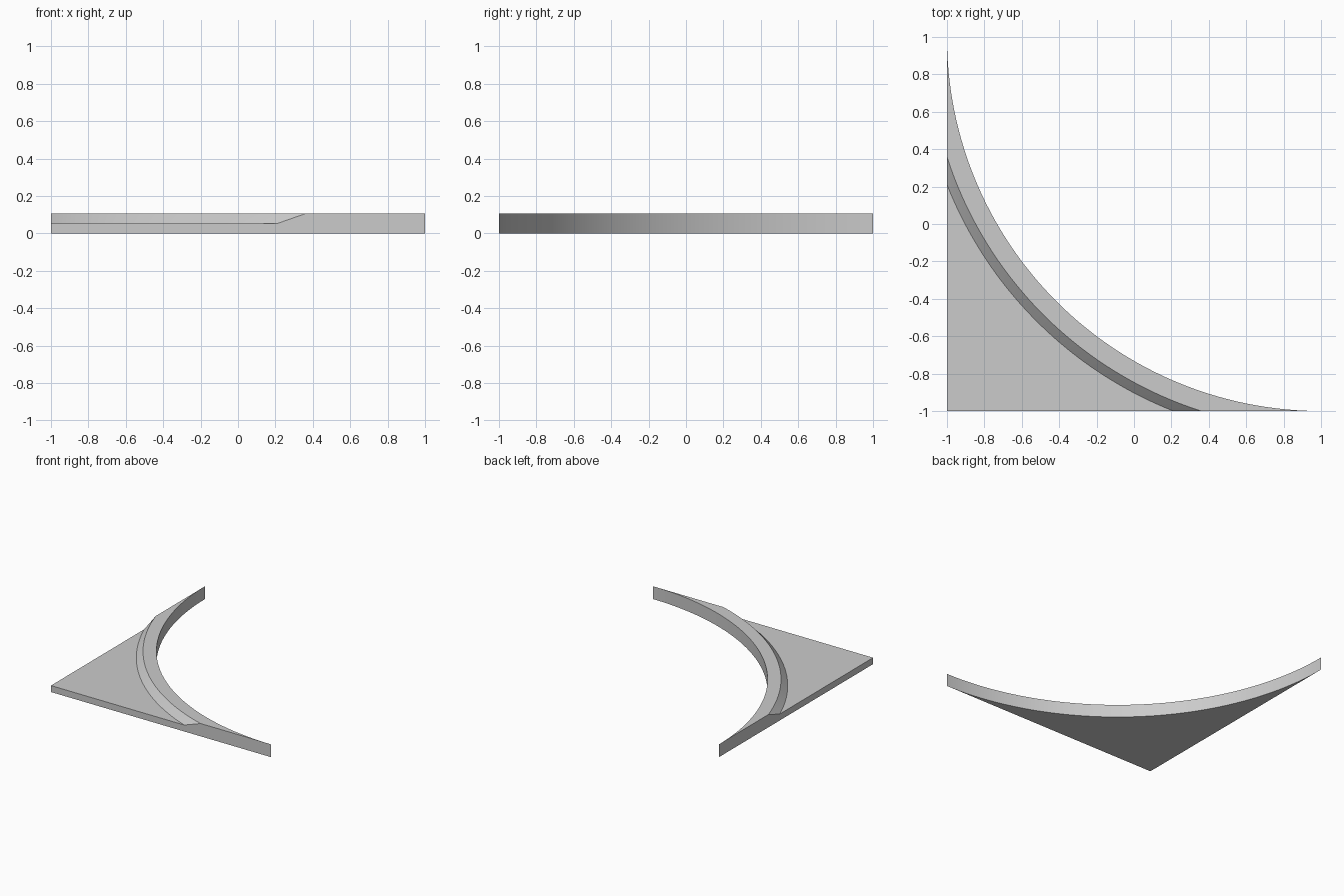
import bpy, bmesh, math

cube = bpy.data.objects.get("Cube")
if cube:
    bpy.data.objects.remove(cube)

grey = bpy.data.materials.new("light_grey")
grey.use_nodes = True
colour = (0.6, 0.6, 0.6, 1)
grey.diffuse_color = colour
grey.node_tree.nodes["Principled BSDF"].inputs["Base Color"].default_value = colour

SEGMENTS = 64
HIGH, LOW = 0.105, 0.053
bm = bmesh.new()


def arc(radius, z):
    """Arc about (1, 1), trimmed where it meets the two straight sides."""
    trim = math.acos(2 / radius)
    start, sweep = math.pi + trim, math.pi / 2 - 2 * trim
    angles = [start + sweep * i / SEGMENTS for i in range(SEGMENTS + 1)]
    return [bm.verts.new((1 + radius * math.cos(a), 1 + radius * math.sin(a), z))
            for a in angles]


# Cross-section from the concave wall, over the rim, down the bevel
rings = [arc(r, z) for r, z in ((2, 0), (2, HIGH), (2.1, HIGH), (2.15, LOW))]
for inner, outer in zip(rings, rings[1:]):
    for i in range(SEGMENTS):
        bm.faces.new((inner[i], inner[i + 1], outer[i + 1], outer[i]))

# Square corner: lower deck, underside and two straight side walls
base = bm.verts.new((-1, -1, 0))
deck = bm.verts.new((-1, -1, LOW))
bm.faces.new([deck] + rings[-1])
bm.faces.new([base] + rings[0])
for end in (0, -1):
    bm.faces.new([base] + [ring[end] for ring in rings] + [deck])

bmesh.ops.recalc_face_normals(bm, faces=bm.faces)
mesh = bpy.data.meshes.new("curved_corner_plate")
bm.to_mesh(mesh)
bm.free()
mesh.materials.append(grey)
plate = bpy.data.objects.new("curved_corner_plate", mesh)
bpy.context.collection.objects.link(plate)

# Smooth the curved wall and bevel, keep the creases sharp
bpy.ops.object.select_all(action="DESELECT")
plate.select_set(True)
bpy.context.view_layer.objects.active = plate
bpy.ops.object.shade_smooth_by_angle(angle=math.radians(20))
